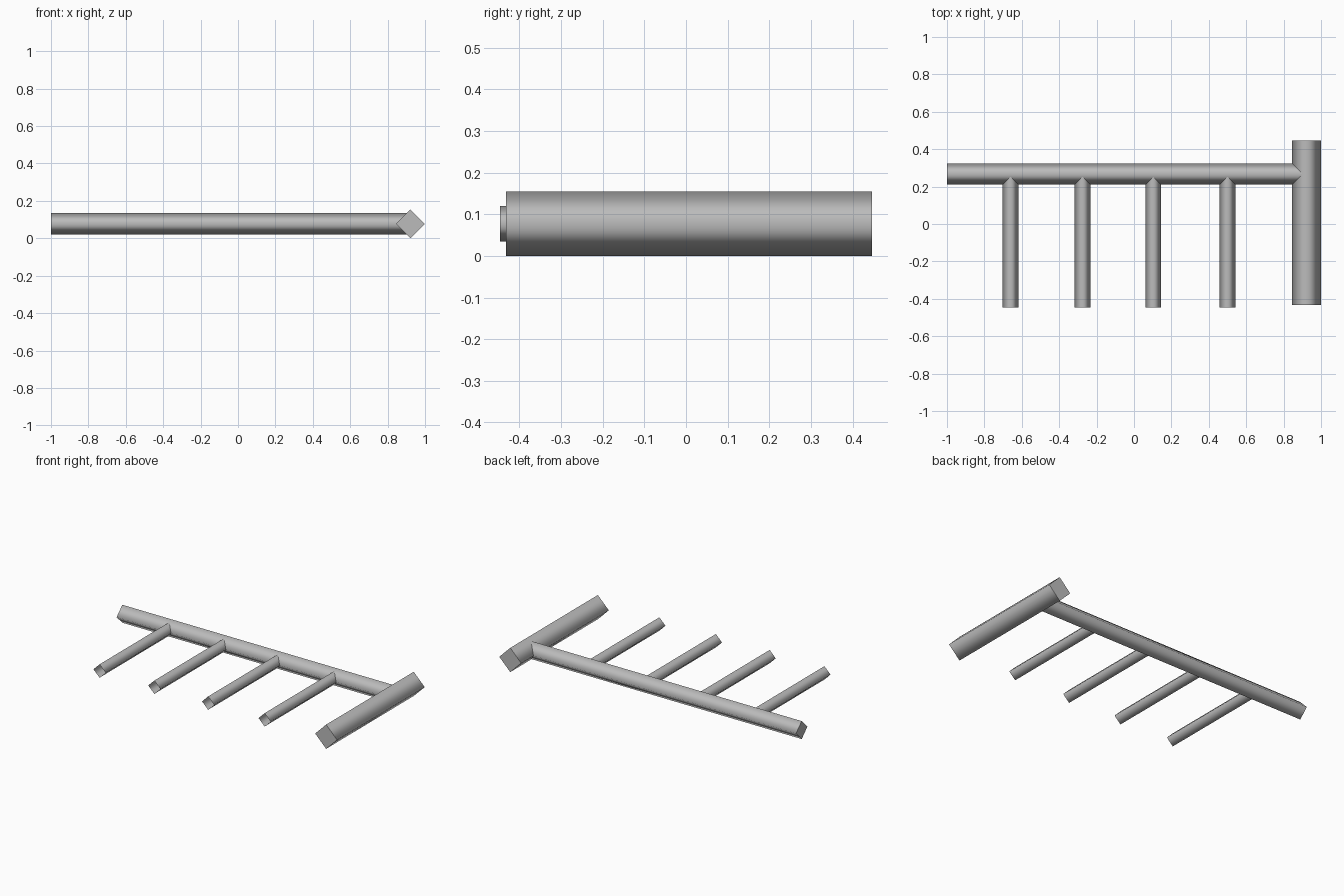
import bpy, bmesh
from math import radians
from mathutils import Matrix, Vector

cube = bpy.data.objects.get("Cube")
if cube:
    bpy.data.objects.remove(cube, do_unlink=True)

grey = bpy.data.materials.new("plain grey")
grey.use_nodes = True
COLOUR = (0.5, 0.5, 0.5, 1)
grey.diffuse_color = COLOUR
grey.node_tree.nodes["Principled BSDF"].inputs["Base Color"].default_value = COLOUR

HEIGHT = 0.077  # shared axis height


def diamond_bar(name, start, end, radius, capped=True):
    """Four-sided bar standing on its corner, smooth sides and flat ends."""
    a, b = Vector((*start, HEIGHT)), Vector((*end, HEIGHT))
    axis = b - a
    bm = bmesh.new()
    bmesh.ops.create_cone(bm, cap_ends=capped, segments=4, radius1=radius,
                          radius2=radius, depth=axis.length)
    turn = axis.to_track_quat('Z', 'Y').to_matrix().to_4x4()
    for f in bm.faces:
        f.smooth = abs(f.normal.z) < 0.5
    bm.transform(Matrix.Translation((a + b) / 2) @ turn)
    # mark the cap rims sharp
    for e in bm.edges:
        if len({f.smooth for f in e.link_faces}) > 1:
            e.smooth = False
    mesh = bpy.data.meshes.new(name)
    bm.to_mesh(mesh)
    bm.free()
    mesh.materials.append(grey)
    obj = bpy.data.objects.new(name, mesh)
    bpy.context.collection.objects.link(obj)


# Thick cross bar at the left end
diamond_bar("cross_bar", (0.922, -0.432), (0.922, 0.447), 0.077)

# Long bar along the back
diamond_bar("long_bar", (-1, 0.267), (0.922, 0.267), 0.057)

# Four open tubes pointing forward
for i, x in enumerate((-0.66, -0.275, 0.103, 0.5), 1):
    diamond_bar(f"tube_{i}", (x, -0.447), (x, 0.267), 0.0425, capped=False)
